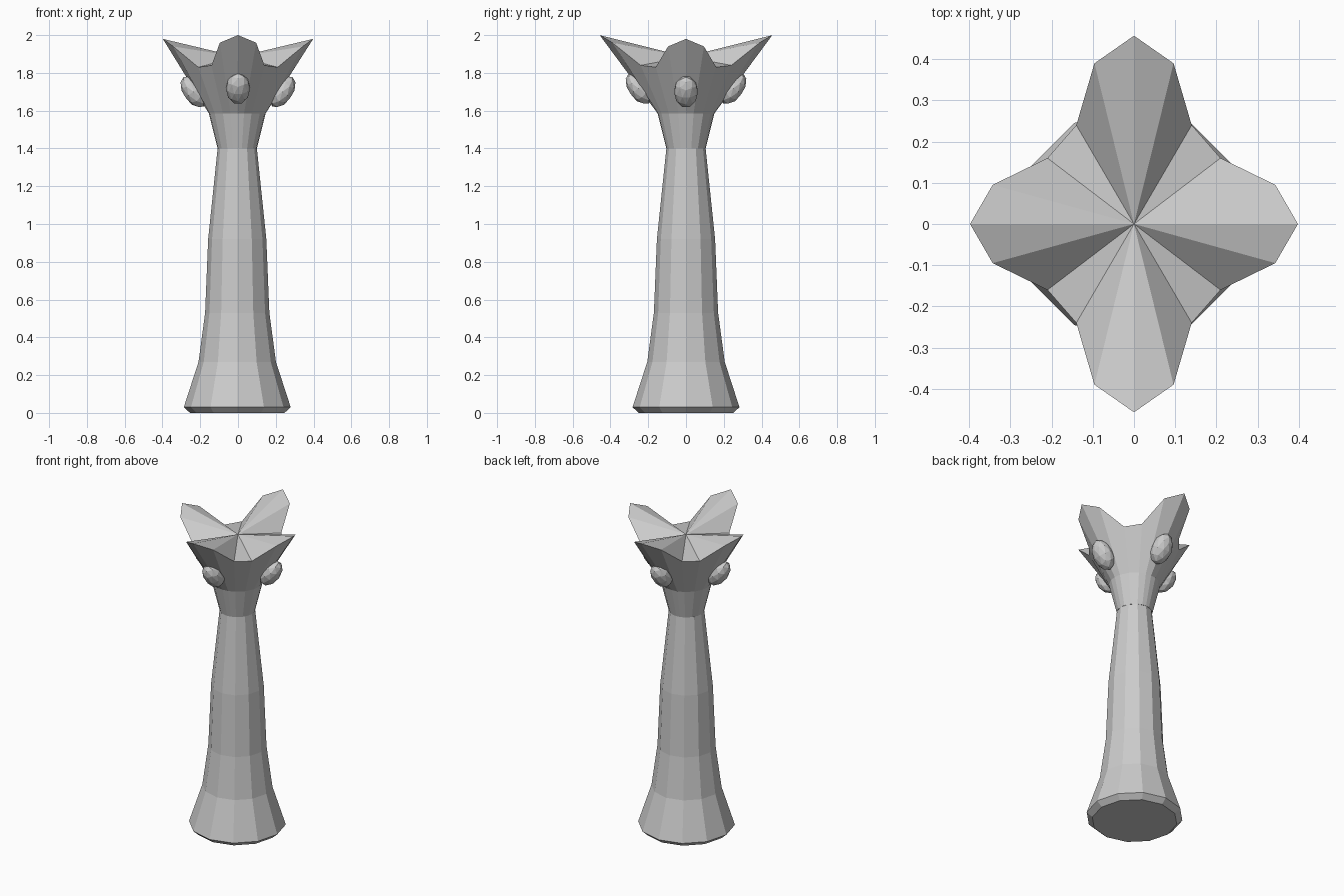
import bpy, bmesh, math
from mathutils import Matrix, Vector

if "Cube" in bpy.data.objects:
    bpy.data.objects.remove(bpy.data.objects["Cube"])


def loft(name, rings, top_point=None):
    """Join rings of equal length, cap the bottom and fan or cap the top."""
    bm = bmesh.new()
    loops = [[bm.verts.new(p) for p in ring] for ring in rings]
    n = len(loops[0])
    for a, b in zip(loops, loops[1:]):
        for i in range(n):
            j = (i + 1) % n
            bm.faces.new((a[i], a[j], b[j], b[i]))
    bm.faces.new(loops[0][::-1])
    if top_point:
        c = bm.verts.new(top_point)
        for i in range(n):
            bm.faces.new((loops[-1][i], loops[-1][(i + 1) % n], c))
    else:
        bm.faces.new(loops[-1])
    bmesh.ops.recalc_face_normals(bm, faces=bm.faces)
    me = bpy.data.meshes.new(name)
    bm.to_mesh(me)
    bm.free()
    ob = bpy.data.objects.new(name, me)
    bpy.context.collection.objects.link(ob)
    return ob


def ring(angles, r, z, cx=-0.004):
    return [(cx + r * math.cos(a), r * math.sin(a), z) for a in angles]


# Flared twelve-sided shaft
twelve = [math.radians(30 * i) for i in range(12)]
profile = [(0.26, 0.005), (0.283, 0.03), (0.205, 0.27), (0.17, 0.53),
           (0.154, 0.92), (0.104, 1.40)]
rings = [ring(twelve, r, z) for r, z in profile]
rings[0] = ring(twelve, 0.25, 0.0)
loft("shaft", rings)

# Four-lobed capital: one quadrant of the rim, mirrored around
quad = [(0.398, 0, 1.98), (0.343, 0.095, 1.94), (0.21, 0.16, 1.83),
        (0.14, 0.24, 1.84), (0.096, 0.39, 1.96), (0, 0.457, 2.0)]
half = quad + [(-x, y, z) for x, y, z in quad[-2::-1]]
rim = half + [(x, -y, z) for x, y, z in half[-2:0:-1]]
angles = [math.atan2(y, x) for x, y, z in rim]
loft("capital", [ring(angles, 0.104, 1.40), ring(angles, 0.15, 1.585), rim],
     (0, 0, 1.885))

# Oval knobs leaning outward under each lobe
for i, label in enumerate(("right", "back", "left", "front")):
    bm = bmesh.new()
    bmesh.ops.create_icosphere(bm, subdivisions=2, radius=1)
    on_y = i % 2
    place = Matrix.Translation(Vector((0.25 if on_y else 0.235, 0,
                                       1.718 if on_y else 1.70)))
    m = (Matrix.Rotation(i * math.pi / 2, 4, 'Z') @ place
         @ Matrix.Rotation(math.radians(34), 4, 'Y')
         @ Matrix.Diagonal((0.055, 0.064, 0.095, 1)))
    bmesh.ops.transform(bm, matrix=m, verts=bm.verts)
    me = bpy.data.meshes.new(label + "_knob")
    bm.to_mesh(me)
    bm.free()
    bpy.context.collection.objects.link(
        bpy.data.objects.new(label + "_knob", me))
